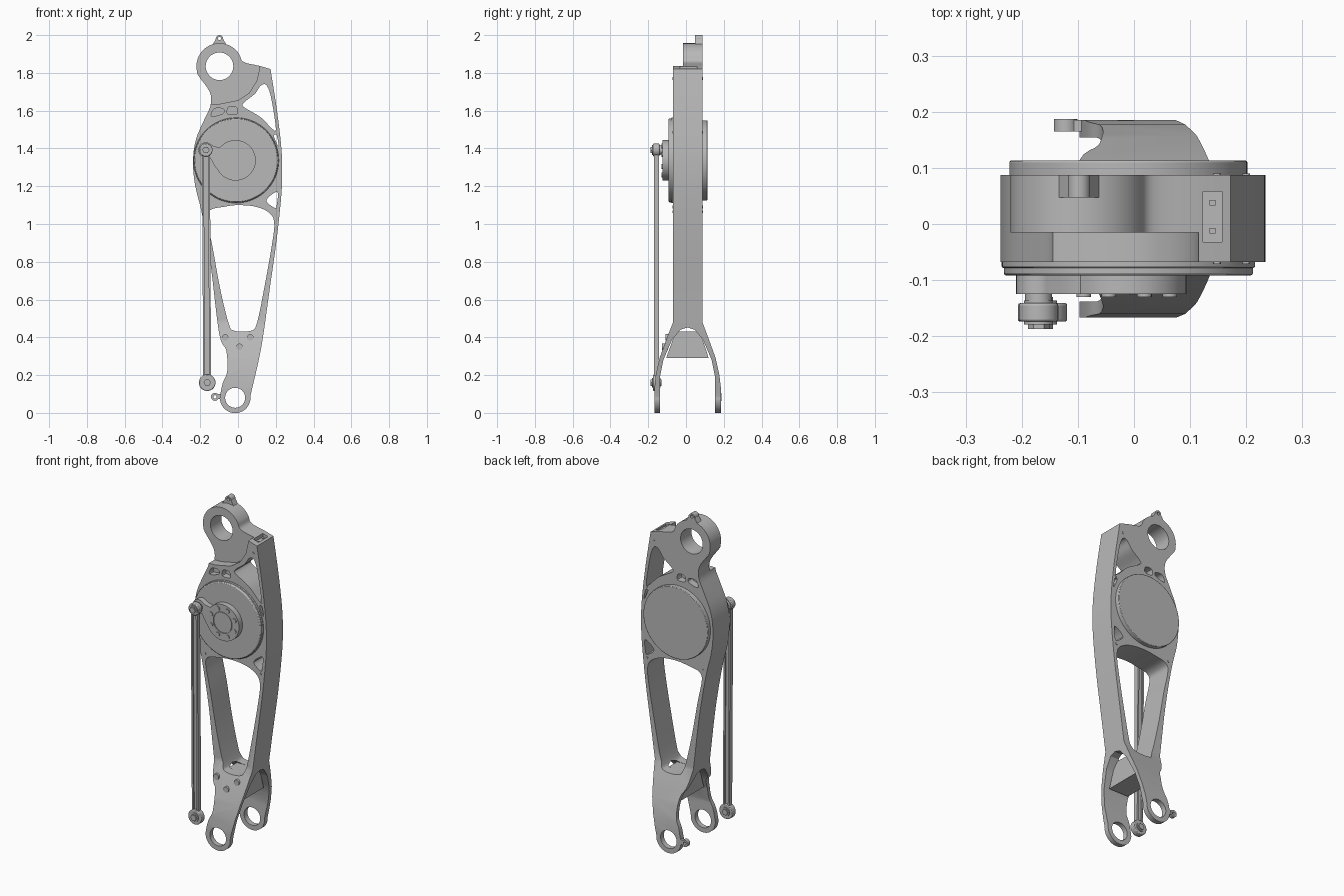
import bpy, bmesh
from math import sin, cos, radians, pi
from mathutils import Vector

cube = bpy.data.objects.get("Cube")
if cube:
    bpy.data.objects.remove(cube, do_unlink=True)

metal = bpy.data.materials.new("machined_grey")
metal.use_nodes = True
metal.diffuse_color = (0.48, 0.48, 0.48, 1)
metal.node_tree.nodes["Principled BSDF"].inputs["Base Color"].default_value = (0.48, 0.48, 0.48, 1)


def arc(cx, cz, r, a0, a1, n):
    """Points on an arc, angles in degrees."""
    angles = [radians(a0 + (a1 - a0) * i / n) for i in range(n + 1)]
    return [(cx + r * cos(a), cz + r * sin(a)) for a in angles]


def smooth(pts, n=5):
    """Closed Catmull-Rom loop; a doubled point makes a corner."""
    p = [Vector(q) for q in pts]
    out = []
    for i in range(len(p)):
        a, b, c, d = p[i - 1], p[i], p[(i + 1) % len(p)], p[(i + 2) % len(p)]
        if (b - c).length < 1e-6:
            continue
        for k in range(n):
            t = k / n
            out.append(0.5 * (2 * b + (c - a) * t + (2 * a - 5 * b + 4 * c - d) * t * t
                              + (3 * b - a - 3 * c + d) * t ** 3))
    return out


def prism(name, pts, lo, hi, axis="Y", bevel=0):
    """Extrude an (x, z) outline along y, or a (y, z) outline along x."""
    bm = bmesh.new()
    place = (lambda u, v, w: (u, w, v)) if axis == "Y" else (lambda u, v, w: (w, u, v))
    face = bm.faces.new([bm.verts.new(place(u, v, lo)) for u, v in pts])
    ext = bmesh.ops.extrude_face_region(bm, geom=[face])
    moved = [g for g in ext["geom"] if isinstance(g, bmesh.types.BMVert)]
    bmesh.ops.translate(bm, verts=moved, vec=place(0, 0, hi - lo))
    bmesh.ops.recalc_face_normals(bm, faces=bm.faces)
    mesh = bpy.data.meshes.new(name)
    bm.to_mesh(mesh)
    bm.free()
    mesh.materials.append(metal)
    ob = bpy.data.objects.new(name, mesh)
    bpy.context.collection.objects.link(ob)
    if bevel:
        mod = ob.modifiers.new("edge_round", "BEVEL")
        mod.width, mod.segments, mod.limit_method = bevel, 2, "ANGLE"
    return ob


def disc(name, x, z, r, y0, y1, n=64, bevel=0):
    return prism(name, arc(x, z, r, 0, 360 - 360 / n, n - 1), y0, y1, bevel=bevel)


def box(name, x0, x1, y0, y1, z0, z1, bevel=0):
    return prism(name, [(x0, z0), (x1, z0), (x1, z1), (x0, z1)], y0, y1, bevel=bevel)


def combine(target, tool, operation="DIFFERENCE"):
    mod = target.modifiers.new("combine", "BOOLEAN")
    mod.object, mod.operation, mod.solver = tool, operation, "EXACT"
    bpy.context.view_layer.objects.active = target
    bpy.ops.object.modifier_apply(modifier=mod.name)
    bpy.data.objects.remove(tool, do_unlink=True)


# Main frame: front silhouette
HUB_X, HUB_Z = -0.01, 1.337
RING = (-0.098, 1.835)
EYE = (-0.015, 0.08)
outline = arc(*RING, 0.122, 205, 15, 14)
outline += [(0.045, 1.852), (0.11, 1.838), (0.172, 1.82), (0.172, 1.82),
            (0.205, 1.61), (0.228, 1.42), (0.234, 1.3), (0.23, 1.16),
            (0.205, 0.92), (0.167, 0.65), (0.135, 0.42), (0.11, 0.28), (0.075, 0.13)]
outline += arc(*EYE, 0.081, 5, -185, 14)
outline += [(-0.08, 0.16), (-0.057, 0.22), (-0.062, 0.33), (-0.1, 0.42),
            (-0.145, 0.785), (-0.19, 1.05), (-0.228, 1.21), (-0.238, 1.337),
            (-0.222, 1.45), (-0.175, 1.56), (-0.145, 1.63), (-0.15, 1.7)]
frame = prism("main_frame", smooth(outline, 4), -0.3, 0.3)

# Side profile with the forked lower end
side = [(-0.068, 2.1), (-0.068, 0.48), (-0.1, 0.4), (-0.14, 0.29), (-0.16, 0.2), (-0.167, 0.13),
        (-0.167, -0.1), (-0.138, -0.1), (-0.138, 0.19), (-0.12, 0.28), (-0.075, 0.385),
        (-0.03, 0.44), (0.008, 0.452), (0.046, 0.44), (0.091, 0.385), (0.136, 0.28),
        (0.154, 0.19), (0.154, -0.1), (0.185, -0.1), (0.185, 0.13), (0.177, 0.2),
        (0.157, 0.29), (0.117, 0.4), (0.087, 0.48), (0.087, 2.1)]
combine(frame, prism("side_cutter", side, -0.5, 0.5, "X"), "INTERSECT")

# Thinner hanger plate around the top bearing
recess = [(0.115, 2.1), (0.115, 1.83), (0.1, 1.76), (0.06, 1.695), (0, 1.655),
          (-0.1, 1.635), (-0.3, 1.63), (-0.3, 2.1)]
combine(frame, prism("recess_cutter", recess, -0.4, -0.015))
combine(frame, disc("ring_cutter", *RING, 0.073, -0.4, 0.4))
combine(frame, disc("eye_cutter", *EYE, 0.053, -0.4, 0.4))

# Windows and gusset openings
windows = [
    [(0.15, 1.735), (0.175, 1.67), (0.2, 1.51), (0.183, 1.502), (0.12, 1.565),
     (0.03, 1.62), (0.035, 1.645), (0.09, 1.69), (0.12, 1.732)],
    [(0.0, 1.1), (0.1, 1.09), (0.17, 1.055), (0.192, 1.0), (0.178, 0.88),
     (0.135, 0.64), (0.1, 0.475), (0.07, 0.435), (-0.02, 0.435), (-0.05, 0.475),
     (-0.095, 0.66), (-0.135, 0.88), (-0.165, 1.03), (-0.145, 1.075), (-0.08, 1.09)],
    [(0.15, 1.125), (0.195, 1.085), (0.205, 1.1), (0.208, 1.17)],
    [(0.19, 1.465), (0.205, 1.468), (0.215, 1.41)],
]
for pts in windows:
    combine(frame, prism("window_cutter", smooth(pts), -0.4, 0.4))

# Paired blind pockets below the hanger, front and back
pockets = [[(-0.14, 1.57), (-0.08, 1.585), (-0.08, 1.61), (-0.125, 1.61)],
           [(-0.055, 1.583), (-0.005, 1.583), (-0.01, 1.618), (-0.05, 1.618)]]
for pts in pockets:
    for y0, y1 in ((-0.3, -0.03), (0.045, 0.3)):
        combine(frame, prism("pocket_cutter", smooth([p for p in pts], 4), y0, y1))

# Slot with two screws at the strut top
combine(frame, box("slot_cutter", 0.123, 0.157, -0.032, 0.058, 1.814, 1.95))
for i, y in enumerate((-0.012, 0.038)):
    box(f"slot_screw_{i}", 0.135, 0.145, y - 0.005, y + 0.005, 1.81, 1.818)

# Fork web and lugs
prism("fork_web", [(-0.105, 0.29), (0.12, 0.29), (0.075, 0.43), (-0.055, 0.43)], -0.045, 0.085, "X")
lug = disc("fork_lug", -0.122, 0.085, 0.021, 0.165, 0.187, 24)
combine(lug, box("lug_neck", -0.122, -0.085, 0.165, 0.185, 0.073, 0.1), "UNION")
combine(lug, disc("lug_cutter", -0.122, 0.085, 0.009, 0.1, 0.3, 16))
ear = disc("top_lug", RING[0], 1.98, 0.02, 0.047, 0.087, 24)
combine(ear, prism("ear_neck", [(-0.14, 1.94), (-0.056, 1.94), (-0.079, 1.98), (-0.117, 1.98)],
                   0.047, 0.087), "UNION")
combine(ear, disc("ear_cutter", RING[0], 1.982, 0.009, 0, 0.2, 16))

# Motor housing discs
disc("front_rim", HUB_X, HUB_Z, 0.226, -0.078, -0.05, 96, 0.003)
disc("front_cover", HUB_X, HUB_Z, 0.222, -0.092, -0.07, 96, 0.005)
disc("back_cover", HUB_X, HUB_Z, 0.212, 0.08, 0.113, 96, 0.003)

# Crank arm with hub
PIN = (-0.17, 1.392)
crank = arc(-0.013, HUB_Z, 0.107, 140, -150, 40) + [(-0.125, 1.31), (-0.15, 1.355)]
crank += arc(*PIN, 0.04, 270, 70, 16) + [(-0.13, 1.412)]
arm = prism("crank_arm", crank, -0.125, -0.088)
combine(arm, disc("hub_cutter", -0.013, HUB_Z, 0.062, -0.2, -0.119))
disc("hub_cap", -0.013, HUB_Z, 0.058, -0.123, -0.1)
for i in range(8):
    a = 2 * pi * i / 8 + pi / 8
    disc(f"hub_bolt_{i}", -0.013 + 0.083 * cos(a), HUB_Z + 0.083 * sin(a), 0.013, -0.13, -0.115, 16)

# Push rod: thin web, two rails and two eye ends
FOOT = (-0.163, 0.16)


def rail(name, offset, half, y0, y1):
    (xt, zt), (xb, zb) = PIN, FOOT
    prism(name, [(xb + offset - half, zb), (xb + offset + half, zb),
                 (xt + offset + half, zt), (xt + offset - half, zt)], y0, y1)


rail("rod_web", 0, 0.018, -0.161, -0.151)
for label, s in (("left", 1), ("right", -1)):
    rail(f"rod_rail_{label}", s * 0.016, 0.005, -0.17, -0.143)
for label, (x, z), r in (("top", PIN, 0.035), ("bottom", FOOT, 0.044)):
    disc(f"rod_eye_{label}", x, z, r, -0.174, -0.141, 40, 0.004)
    disc(f"rod_washer_{label}", x, z, 0.026, -0.179, -0.136, 32)
    disc(f"rod_nut_{label}", x, z, 0.019, -0.187, -0.13, 6)
disc("crank_pin", *PIN, 0.024, -0.145, -0.12, 32)

# Fork bolts and frame screws
for i, (x, z, y) in enumerate(((-0.068, 0.4, -0.108), (0.065, 0.4, -0.108), (0.008, 0.35, -0.126))):
    disc(f"fork_bolt_{i}", x, z, 0.017, y, y + 0.03, 20)
for i, (x, z) in enumerate(((0.148, 1.77), (0.2, 1.485), (0.195, 1.065), (-0.17, 1.09))):
    for label, y0, y1 in (("front", -0.071, -0.06), ("back", 0.08, 0.09)):
        disc(f"frame_screw_{label}_{i}", x, z, 0.007, y0, y1, 12)

# Smooth the rounded walls, keep the machined edges
bpy.ops.object.select_all(action="DESELECT")
for ob in bpy.context.scene.objects:
    if ob.type == "MESH" and metal.name in ob.data.materials:
        ob.select_set(True)
        bpy.context.view_layer.objects.active = ob
bpy.ops.object.shade_smooth_by_angle(angle=radians(30))
